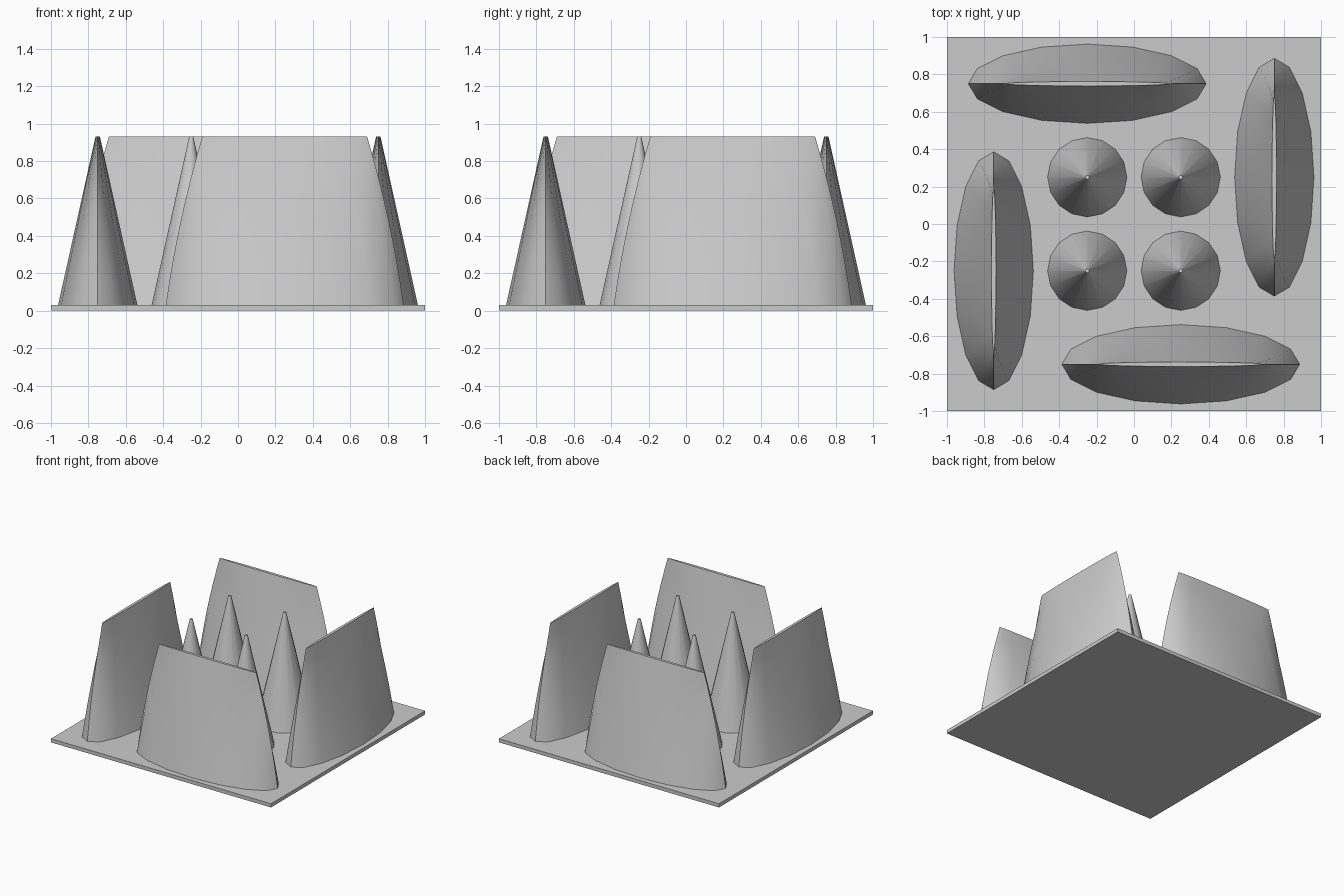
import bpy, bmesh
from math import pi, cos, sin, radians

if "Cube" in bpy.data.objects:
    bpy.data.objects.remove(bpy.data.objects["Cube"])

BASE_T = 0.03   # plate thickness
TOP = 0.93      # height of all tips
SIDES = 16


def make_object(name, bm, loc=(0, 0, 0), rot=0.0):
    bmesh.ops.recalc_face_normals(bm, faces=bm.faces)
    me = bpy.data.meshes.new(name)
    bm.to_mesh(me)
    bm.free()
    ob = bpy.data.objects.new(name, me)
    bpy.context.collection.objects.link(ob)
    ob.location = loc
    ob.rotation_euler[2] = rot
    return ob


def tapered(name, rings, loc, rot=0.0):
    """Loft elliptical rings given as (half length, half width, z)."""
    bm = bmesh.new()
    loops = []
    for a, b, z in rings:
        loops.append([bm.verts.new((a * cos(2 * pi * i / SIDES), b * sin(2 * pi * i / SIDES), z))
                      for i in range(SIDES)])
    for lo, hi in zip(loops, loops[1:]):
        for i in range(SIDES):
            j = (i + 1) % SIDES
            bm.faces.new((lo[i], lo[j], hi[j], hi[i]))
    bm.faces.new(loops[0][::-1])
    bm.faces.new(loops[-1])
    ob = make_object(name, bm, loc, rot)
    bpy.ops.object.select_all(action='DESELECT')
    ob.select_set(True)
    bpy.context.view_layer.objects.active = ob
    bpy.ops.object.shade_smooth_by_angle(angle=radians(50))
    return ob


# Square base plate
bm = bmesh.new()
bmesh.ops.create_cube(bm, size=1)
bmesh.ops.scale(bm, vec=(2, 2, BASE_T), verts=bm.verts)
make_object("base_plate", bm, (0, 0, BASE_T / 2))

# Four central spikes
cone = [(0.212, 0.212, BASE_T), (0.011, 0.011, TOP)]
for x in (-0.25, 0.25):
    for y in (-0.25, 0.25):
        tapered("spike", cone, (x, y, 0))

# Four blades in a pinwheel: straight flanks, ends curving inward
N = 8
blade = []
for k in range(N + 1):
    t = k / N
    blade.append((0.636 - 0.125 * t - 0.07 * t * t,
                  0.212 + (0.012 - 0.212) * t,
                  BASE_T + (TOP - BASE_T) * t))
for name, x, y, rot in (("front_blade", 0.25, -0.75, 0), ("right_blade", 0.75, 0.25, pi / 2),
                        ("back_blade", -0.25, 0.75, 0), ("left_blade", -0.75, -0.25, pi / 2)):
    tapered(name, blade, (x, y, 0), rot)
